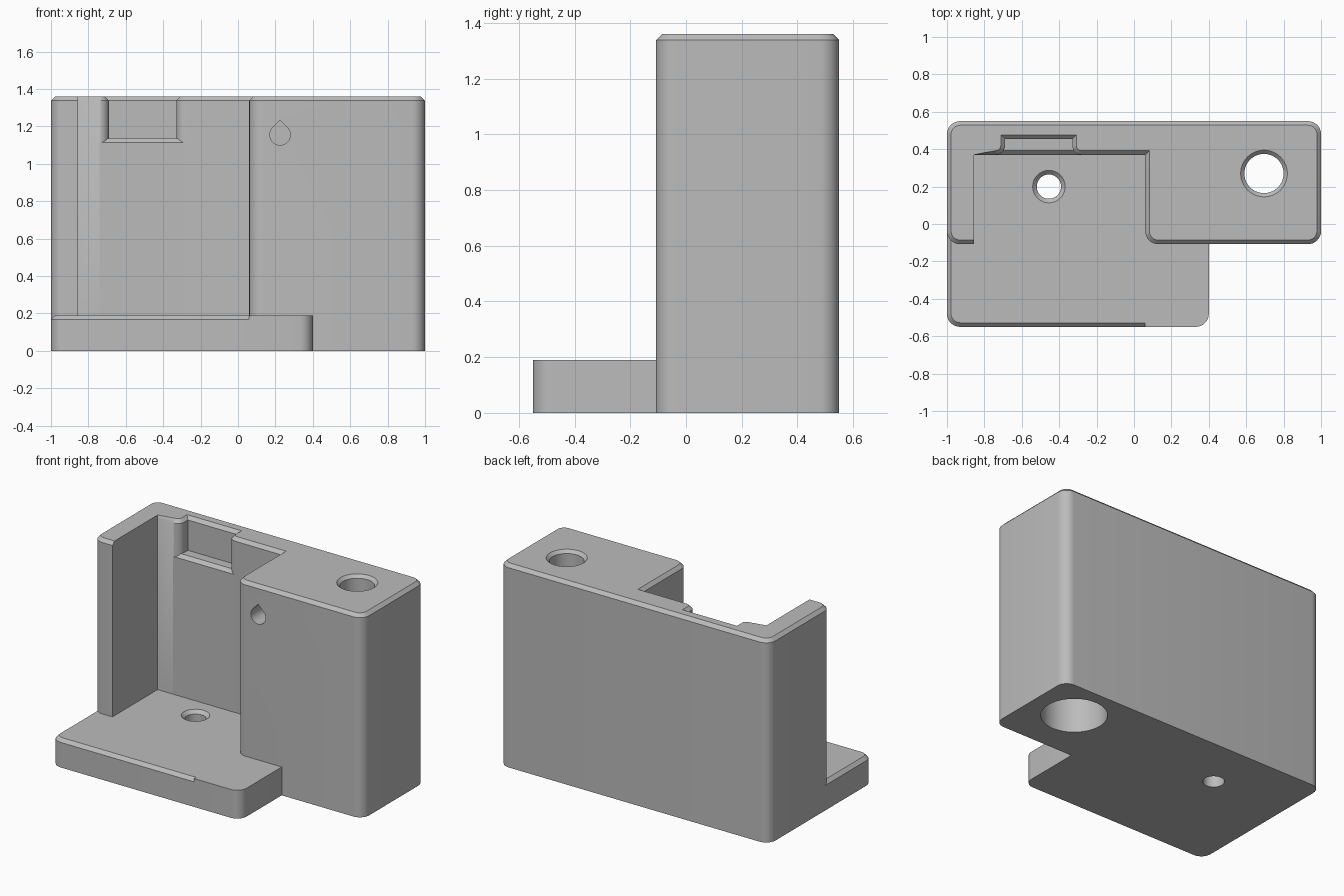
import bpy, bmesh
from math import sin, cos, pi
from mathutils import Vector, Matrix

if "Cube" in bpy.data.objects:
    bpy.data.objects.remove(bpy.data.objects["Cube"])

TOP, PLATE_TOP, CHAMFER, ROUND = 1.36, 0.19, 0.022, 0.07
FRONT, BACK, WALL = -0.108, 0.55, 0.37      # body faces and pocket wall
POCKET_L, POCKET_R = -0.855, 0.06

grey = bpy.data.materials.new("plain grey")
grey.use_nodes = True
grey.diffuse_color = (0.5, 0.5, 0.5, 1)
grey.node_tree.nodes["Principled BSDF"].inputs["Base Color"].default_value = grey.diffuse_color


def rounded(corners, steps=8):
    """Outline from (x, y, radius) right-angle corners."""
    out = []
    for i, (x, y, r) in enumerate(corners):
        p = Vector((x, y))
        if r == 0:
            out.append(p)
            continue
        d_in = (p - Vector(corners[i - 1][:2])).normalized()
        d_out = (Vector(corners[(i + 1) % len(corners)][:2]) - p).normalized()
        centre = p - r * d_in + r * d_out
        for k in range(steps + 1):
            t = pi / 2 * k / steps
            out.append(centre - r * cos(t) * d_out + r * sin(t) * d_in)
    return out


def to_object(name, bm):
    bmesh.ops.recalc_face_normals(bm, faces=bm.faces)
    mesh = bpy.data.meshes.new(name)
    bm.to_mesh(mesh)
    bm.free()
    mesh.materials.append(grey)
    ob = bpy.data.objects.new(name, mesh)
    bpy.context.collection.objects.link(ob)
    return ob


def prism(name, outline, height, chamfered=None):
    """Extrude an outline up from z = 0; chamfer the top edges picked by a rule."""
    bm = bmesh.new()
    base = bm.faces.new([bm.verts.new((p.x, p.y, 0)) for p in outline])
    cap = bmesh.ops.extrude_face_region(bm, geom=[base], use_keep_orig=True)["geom"]
    bmesh.ops.translate(bm, vec=(0, 0, height),
                        verts=[g for g in cap if isinstance(g, bmesh.types.BMVert)])
    bmesh.ops.recalc_face_normals(bm, faces=bm.faces)
    if chamfered:
        edges = [e for e in bm.edges if all(v.co.z > height - 1e-4 for v in e.verts)
                 and chamfered((e.verts[0].co + e.verts[1].co) / 2)]
        bmesh.ops.bevel(bm, geom=edges, offset=CHAMFER, offset_type='OFFSET',
                        segments=1, profile=0.5, affect='EDGES', clamp_overlap=False)
    return to_object(name, bm)


def lathe(name, x, y, profile, sides=48):
    """Solid of revolution from (radius, z) points."""
    bm = bmesh.new()
    rings = [[bm.verts.new((x + r * cos(2 * pi * k / sides), y + r * sin(2 * pi * k / sides), z))
              for k in range(sides)] for r, z in profile]
    for a, b in zip(rings, rings[1:]):
        for k in range(sides):
            n = (k + 1) % sides
            bm.faces.new((a[k], a[n], b[n], b[k]))
    bm.faces.new(rings[0])
    bm.faces.new(rings[-1])
    return to_object(name, bm)


def cut(target, cutter):
    cutter.hide_render = True
    mod = target.modifiers.new("cut", 'BOOLEAN')
    mod.operation, mod.solver, mod.object = 'DIFFERENCE', 'EXACT', cutter
    bpy.context.view_layer.objects.active = target
    bpy.ops.object.modifier_apply(modifier=mod.name)
    bpy.data.objects.remove(cutter)


# Main body: left wall, back wall with a flared notch, and the right block
body = prism("body", rounded([
    (-1, FRONT, ROUND), (POCKET_L, FRONT, 0), (POCKET_L, WALL, 0),
    (-0.69, WALL, 0.05), (-0.69, 0.455, 0), (-0.33, 0.455, 0), (-0.33, WALL, 0.05),
    (POCKET_R, WALL, 0), (POCKET_R, FRONT, ROUND),
    (1, FRONT, ROUND), (1, BACK, ROUND), (-1, BACK, ROUND)]),
    TOP, lambda m: abs(m.x - POCKET_L) > 1e-3)

# Sill closing the notch below its floor
sill = prism("notch_sill", rounded([
    (-0.74, WALL, 0), (-0.28, WALL, 0), (-0.28, 0.5, 0), (-0.74, 0.5, 0)]),
    1.135, lambda m: m.y < WALL + 1e-3)

# Base plate, chamfered along its front and left edges
plate = prism("base_plate", rounded([
    (-1, -BACK, ROUND), (POCKET_R, -BACK, 0), (POCKET_R, WALL, 0),
    (POCKET_L, WALL, 0), (POCKET_L, -0.03, 0), (-1, -0.03, 0)]),
    PLATE_TOP, lambda m: m.x < POCKET_R - 1e-3 and m.y < -0.04 and m.x != POCKET_L
    and abs(m.x - POCKET_L) > 1e-3)

# Plain end of the base plate in front of the right block
plate_end = prism("base_plate_end", rounded([
    (POCKET_R, -BACK, 0), (0.4, -BACK, ROUND), (0.4, 0, 0), (POCKET_R, 0, 0)]), PLATE_TOP)

# Stepped vertical bore through the right block
cut(body, lathe("bore_cutter", 0.695, 0.27, [
    (0.2, -0.1), (0.2, 1.0), (0.105, 1.0), (0.105, TOP - 0.02), (0.145, TOP + 0.02)]))

# Countersunk hole in the plate
cut(plate, lathe("plate_hole_cutter", -0.455, 0.2, [
    (0.065, -0.1), (0.065, PLATE_TOP - CHAMFER), (0.109, PLATE_TOP + CHAMFER)], 32))

# Teardrop hole in the front of the right block
r = 0.055
drop = [Vector((r * cos(pi * (0.25 - k / 16)), r * sin(pi * (0.25 - k / 16)))) for k in range(25)]
drop.append(Vector((0, r * 2 ** 0.5)))
teardrop = prism("teardrop_cutter", drop, 0.4)
teardrop.data.transform(Matrix.Translation((0.225, FRONT + 0.3, 1.155)) @ Matrix.Rotation(pi / 2, 4, 'X'))
cut(body, teardrop)

# Smooth the rounded corners and bores, keep chamfers crisp
bpy.ops.object.select_all(action='DESELECT')
for ob in (body, sill, plate, plate_end):
    ob.select_set(True)
bpy.context.view_layer.objects.active = body
bpy.ops.object.shade_smooth_by_angle()
